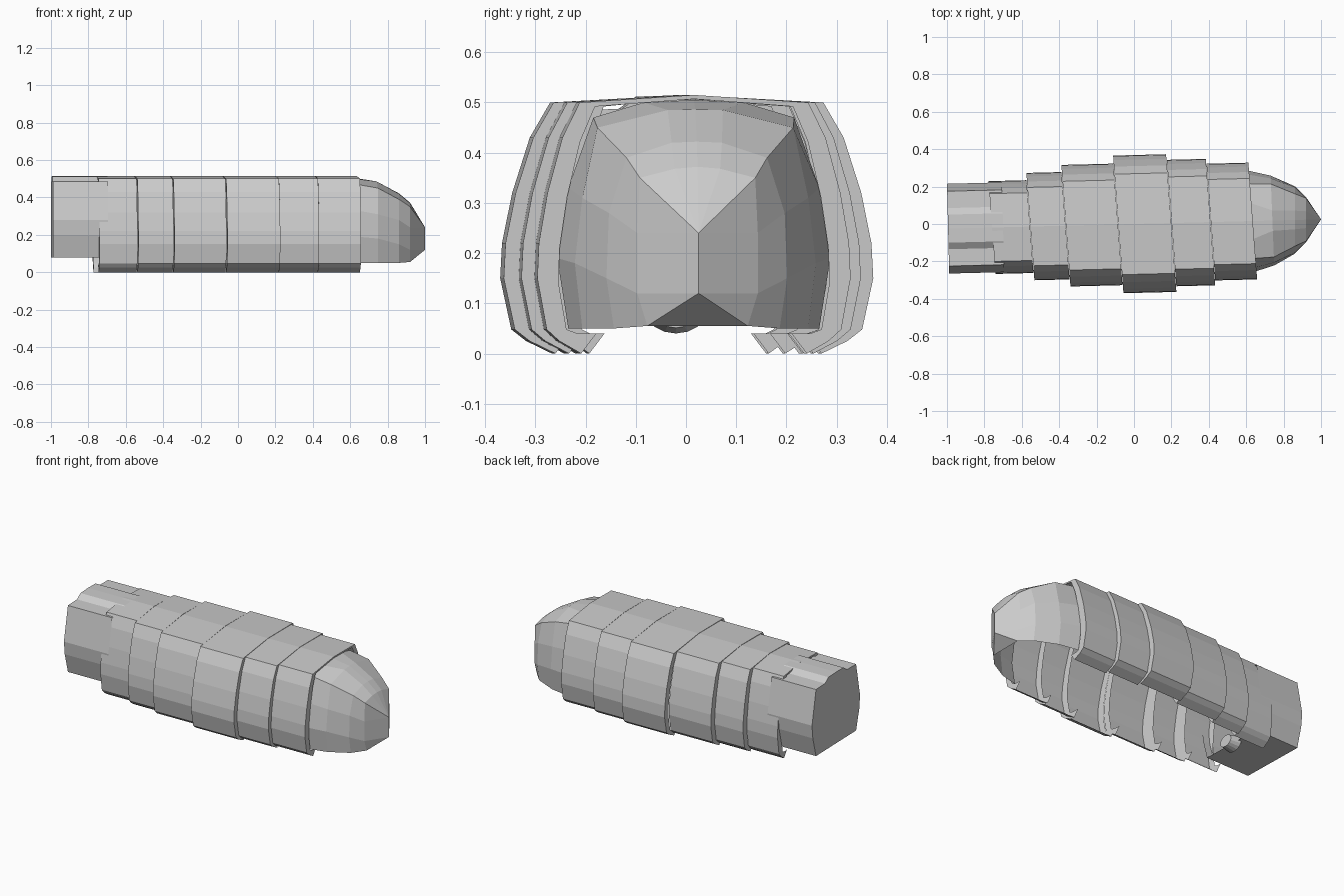
import bpy, bmesh, math

if "Cube" in bpy.data.objects:
    bpy.data.objects.remove(bpy.data.objects["Cube"])

YAW = 0.025  # slight turn of the whole hull


def mirror(half):
    """Half profile from bottom to top centre -> full open profile."""
    return half + [(-y, z) for y, z in reversed(half[:-1])]


def loft(name, rings, shears, close=False, caps=()):
    """rings: list of (x, [(y, z)...]); shears: x slope against y per ring."""
    bm = bmesh.new()
    rows = []
    for (x, pts), s in zip(rings, shears):
        rows.append([bm.verts.new((x - s * y, y + YAW * x, z)) for y, z in pts])
    n = len(rows[0])
    for a, b in zip(rows, rows[1:]):
        for i in range(n if close else n - 1):
            j = (i + 1) % n
            bm.faces.new((a[i], a[j], b[j], b[i]))
    for c in caps:
        bm.faces.new(rows[c])
    bmesh.ops.remove_doubles(bm, verts=bm.verts, dist=1e-4)
    bmesh.ops.recalc_face_normals(bm, faces=bm.faces)
    me = bpy.data.meshes.new(name)
    bm.to_mesh(me)
    bm.free()
    ob = bpy.data.objects.new(name, me)
    bpy.context.collection.objects.link(ob)
    return ob


# Armour shells: one arch profile scaled in width, with inward end flanges
ARCH = [(0.72, 0.0), (0.86, 0.025), (0.94, 0.048), (1.0, 0.15), (0.99, 0.22),
        (0.935, 0.32), (0.84, 0.43), (0.73, 0.50), (0.0, 0.515)]
SHELLS = [(-0.76, -0.555, 0.248), (-0.555, -0.365, 0.287), (-0.365, -0.085, 0.325),
          (-0.085, 0.20, 0.368), (0.20, 0.41, 0.338), (0.41, 0.636, 0.312)]
for k, (x0, x1, w) in enumerate(SHELLS):
    outer = mirror([(y * w, z) for y, z in ARCH])
    f = (w - 0.042) / w
    inner = mirror([(y * w * f, max(z, 0.04) if z < 0.1 else z - 0.008) for y, z in ARCH])
    loft(f"armour_shell_{k + 1}",
         [(x0 + 0.001, inner), (x0 + 0.001, outer), (x1 - 0.001, outer), (x1 - 0.001, inner)],
         [0.075] * 4)

# Faceted nose, open underneath
NOSE = [
    (0.62, [(0.25, 0.05), (0.272, 0.19), (0.25, 0.33), (0.20, 0.47), (0.10, 0.50), (0, 0.505)]),
    (0.74, [(0.225, 0.05), (0.24, 0.18), (0.225, 0.31), (0.195, 0.45), (0.055, 0.485), (0, 0.486)]),
    (0.86, [(0.165, 0.05), (0.18, 0.15), (0.175, 0.28), (0.14, 0.39), (0.05, 0.42), (0, 0.422)]),
    (0.92, [(0.10, 0.055), (0.12, 0.12), (0.12, 0.24), (0.115, 0.35), (0.045, 0.368), (0, 0.372)]),
    (1.0, [(0, 0.12), (0, 0.12), (0, 0.24), (0, 0.24), (0, 0.24), (0, 0.24)]),
]
loft("nose", [(x, mirror(h)) for x, h in NOSE], [0.075, 0.04, 0.0, 0.0, 0.0])

# Chin plate closing the nose tip from below
loft("chin", [(0.92, [(0.10, 0.055), (-0.10, 0.055)]), (1.0, [(0, 0.12), (0, 0.12)])], [0, 0])

# Tail block with closed end and floor
TAIL = mirror([(0.20, 0.08), (0.232, 0.20), (0.24, 0.28), (0.20, 0.485),
               (0.11, 0.487), (0.075, 0.512), (0, 0.514)])
loft("tail_block", [(-0.994, TAIL), (-0.70, TAIL)], [0.025, 0.025], close=True, caps=(0,))

# Small nozzle under the tail
bpy.ops.mesh.primitive_cone_add(vertices=16, radius1=0.06, radius2=0.045, depth=0.06,
                                location=(-0.69, -0.02, 0.085),
                                rotation=(0, math.radians(90), 0))
nozzle = bpy.context.object
nozzle.name = "tail_nozzle"
nozzle.scale = (0.75, 1, 1)
